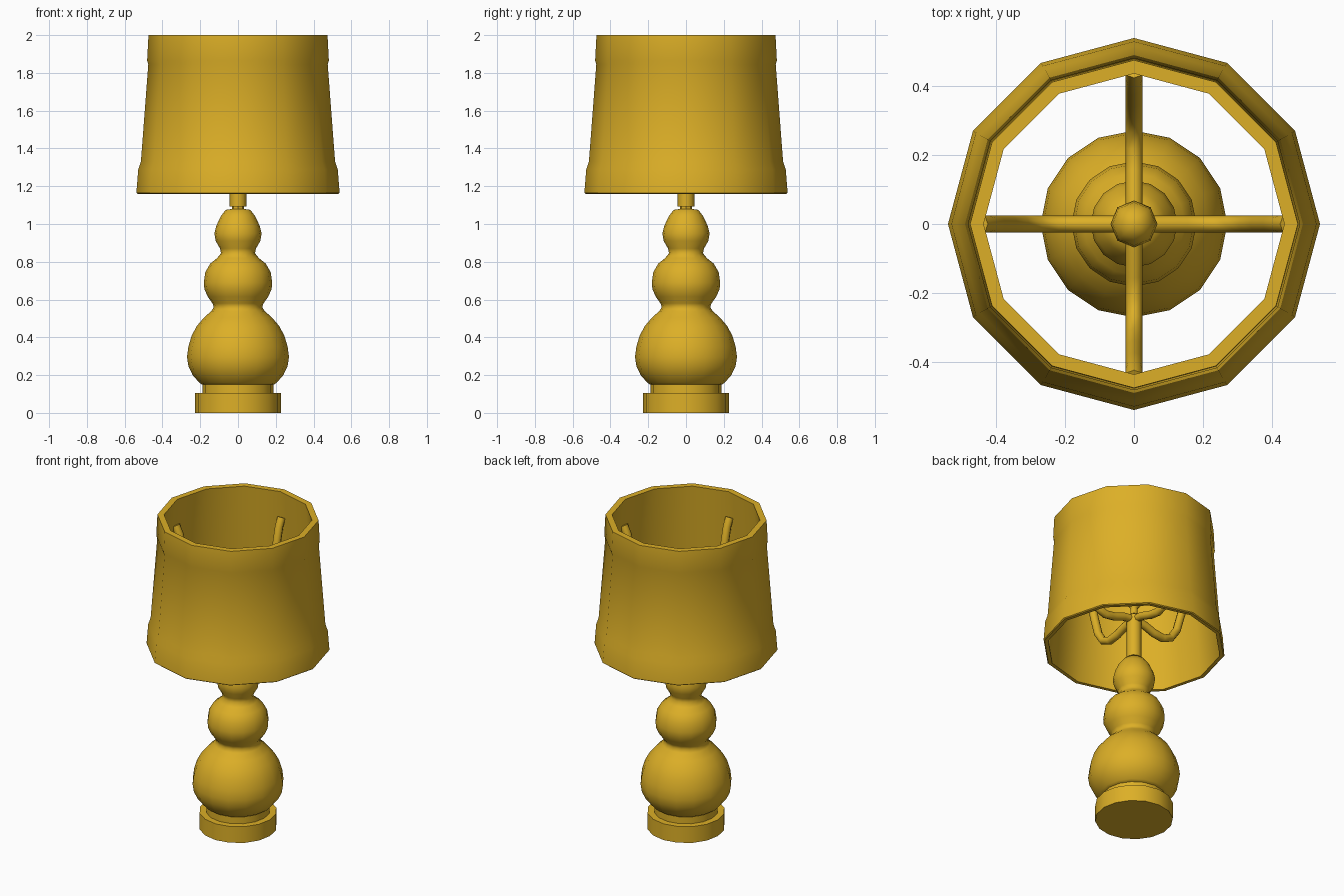
import bpy, bmesh, math
from mathutils import Vector

if "Cube" in bpy.data.objects:
    bpy.data.objects.remove(bpy.data.objects["Cube"])

gold = bpy.data.materials.new("gold")
gold.diffuse_color = (0.72, 0.43, 0.02, 1)
gold.use_nodes = True
gold.node_tree.nodes["Principled BSDF"].inputs["Base Color"].default_value = gold.diffuse_color


def finish(name, bm, angle):
    bmesh.ops.recalc_face_normals(bm, faces=bm.faces)
    me = bpy.data.meshes.new(name)
    bm.to_mesh(me)
    bm.free()
    me.materials.append(gold)
    ob = bpy.data.objects.new(name, me)
    bpy.context.collection.objects.link(ob)
    bpy.ops.object.select_all(action='DESELECT')
    bpy.context.view_layer.objects.active = ob
    ob.select_set(True)
    bpy.ops.object.shade_smooth_by_angle(angle=math.radians(angle))
    return ob


def lathe(name, profile, sides, closed=False, angle=40):
    """Turn (radius, z) points around z; open profiles get end caps."""
    bm = bmesh.new()
    rings = [[bm.verts.new((r * math.cos(2 * math.pi * i / sides),
                            r * math.sin(2 * math.pi * i / sides), z))
              for i in range(sides)] for r, z in profile]
    pairs = list(zip(rings, rings[1:]))
    if closed:
        pairs.append((rings[-1], rings[0]))
    else:
        bm.faces.new(rings[0])
        bm.faces.new(rings[-1])
    for a, b in pairs:
        for i in range(sides):
            j = (i + 1) % sides
            bm.faces.new((a[i], a[j], b[j], b[i]))
    return finish(name, bm, angle)


def rod(name, path, radius, turn, sides=8):
    """Round tube along an (r, z) path, turned about z."""
    bm = bmesh.new()
    pts = [Vector((r, 0, z)) for r, z in path]
    side = Vector((0, 1, 0))
    rings = []
    for k, p in enumerate(pts):
        t = (pts[min(k + 1, len(pts) - 1)] - pts[max(k - 1, 0)]).normalized()
        n = t.cross(side)
        rings.append([bm.verts.new(p + radius * (math.cos(a) * side + math.sin(a) * n))
                      for a in (2 * math.pi * i / sides for i in range(sides))])
    for a, b in zip(rings, rings[1:]):
        for i in range(sides):
            j = (i + 1) % sides
            bm.faces.new((a[i], a[j], b[j], b[i]))
    bm.faces.new(rings[0])
    bm.faces.new(rings[-1])
    ob = finish(name, bm, 50)
    ob.rotation_euler.z = turn


# foot: disc and recessed collar
lathe("base_disc", [(.228, 0), (.228, .105)], 16)
lathe("base_collar", [(.188, .1), (.188, .16)], 16)

# stacked gourd body
lathe("body", [(.19, .15), (.205, .16), (.24, .2), (.262, .245), (.27, .295), (.263, .35),
               (.245, .41), (.218, .46), (.18, .505), (.14, .54), (.128, .56), (.135, .58),
               (.16, .615), (.178, .655), (.181, .69), (.173, .745), (.147, .79),
               (.11, .82), (.09, .845), (.095, .87), (.118, .91), (.125, .95),
               (.115, .99), (.092, 1.04), (.065, 1.075), (.03, 1.08)], 16, angle=60)

# stem with thin neck
lathe("stem_neck", [(.032, 1.07), (.032, 1.11)], 8)
lathe("stem", [(.045, 1.092), (.045, 1.37), (.025, 1.385)], 8, angle=46)

# finial ball above the stem
lathe("finial", [(.045, 1.36), (.022, 1.39), (.022, 1.43), (.048, 1.46), (.068, 1.51),
                 (.062, 1.55), (.042, 1.585), (.015, 1.6)], 8, angle=70)

# four curved arms holding the shade
arm = [(0, 1.355), (.08, 1.345), (.15, 1.32), (.22, 1.31), (.28, 1.335), (.325, 1.4),
       (.36, 1.52), (.395, 1.68), (.42, 1.78), (.445, 1.83)]
for i in range(4):
    rod(f"shade_arm_{i + 1}", arm, .025, i * math.pi / 2)

# hollow twelve-sided shade with raised bands
lathe("shade", [(.532, 1.16), (.538, 1.165), (.528, 1.29), (.514, 1.33), (.475, 1.845),
                (.481, 1.865), (.474, 2.0), (.435, 2.0), (.51, 1.16)], 12, closed=True, angle=32)
